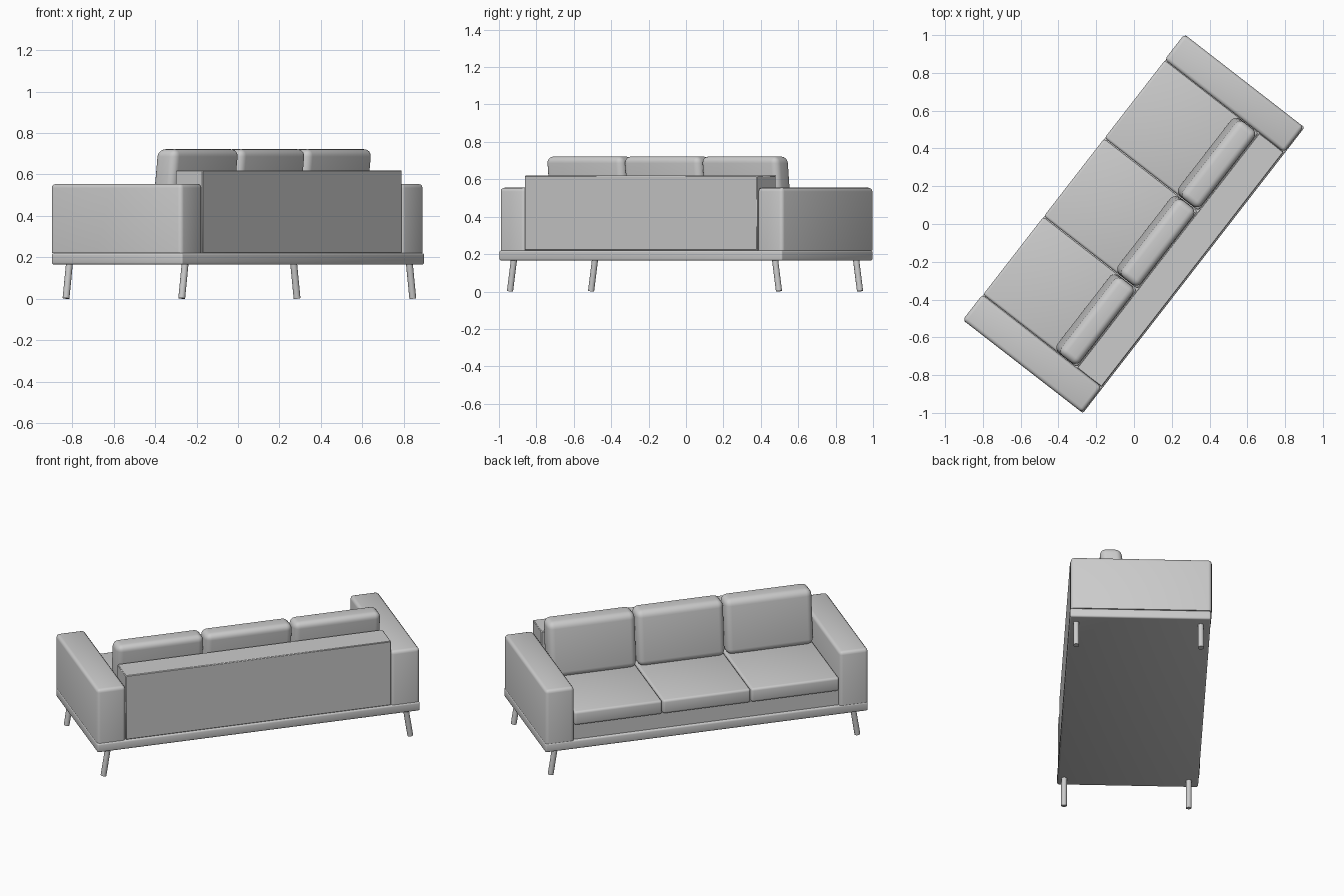
import bpy, bmesh, math
from mathutils import Matrix, Vector

if "Cube" in bpy.data.objects:
    bpy.data.objects.remove(bpy.data.objects["Cube"])

# whole sofa is built along local axes, then turned about z (local +y is the seat side)
TURN = Matrix.Rotation(math.radians(52.2), 4, 'Z')


def finish(name, bm, angle=None):
    bm.transform(TURN)
    bmesh.ops.recalc_face_normals(bm, faces=bm.faces)
    me = bpy.data.meshes.new(name)
    bm.to_mesh(me)
    bm.free()
    ob = bpy.data.objects.new(name, me)
    bpy.context.collection.objects.link(ob)
    if angle:
        bpy.ops.object.select_all(action='DESELECT')
        ob.select_set(True)
        bpy.context.view_layer.objects.active = ob
        bpy.ops.object.shade_smooth_by_angle(angle=math.radians(angle))
    return ob


def box(name, x, y, z, bevel=0, segs=3, keep_bottom=False, lean=0):
    """Box from (min, max) ranges; optional rounded edges and backward lean."""
    bm = bmesh.new()
    bmesh.ops.create_cube(bm, size=1)
    for v in bm.verts:
        v.co = Vector([r[0] if c < 0 else r[1] for c, r in zip(v.co, (x, y, z))])
    if bevel:
        edges = [e for e in bm.edges
                 if not (keep_bottom and all(v.co.z < z[0] + 1e-5 for v in e.verts))]
        bmesh.ops.bevel(bm, geom=edges, offset=bevel, segments=segs,
                        profile=0.5, affect='EDGES')
    for v in bm.verts:
        v.co.y -= lean * (v.co.z - z[0]) / (z[1] - z[0])
    return finish(name, bm, 40 if bevel else None)


# base board, seat plinth and back panel
box("base_board", (-0.957, 0.957), (-0.40, 0.40), (0.165, 0.22), 0.010)
box("seat_plinth", (-0.787, 0.787), (-0.23, 0.385), (0.22, 0.315))
box("back_panel", (-0.787, 0.787), (-0.393, -0.228), (0.22, 0.62), 0.004, 1)

# arms
for side, name in ((-1, "left_arm"), (1, "right_arm")):
    x = sorted((side * 0.787, side * 0.957))
    box(name, x, (-0.395, 0.405), (0.22, 0.555), 0.02, 3, keep_bottom=True)

# three seat cushions and three back cushions
W = 1.574 / 3
for i in range(3):
    x0 = -0.787 + i * W
    box(f"seat_cushion_{i + 1}", (x0 + 0.002, x0 + W - 0.002), (-0.226, 0.402),
        (0.312, 0.397), 0.014, 3)
    box(f"back_cushion_{i + 1}", (x0 + 0.004, x0 + W - 0.004), (-0.19, -0.065),
        (0.392, 0.722), 0.036, 5, lean=0.036)

# splayed round legs
for sx, end in ((-1, "left"), (1, "right")):
    for y, row in ((0.345, "front"), (-0.362, "back")):
        foot = Vector((sx * 0.910, y, 0.002))
        top = Vector((sx * 0.883, y, 0.172))
        d = top - foot
        bm = bmesh.new()
        bmesh.ops.create_cone(bm, cap_ends=True, segments=20, radius1=0.0165,
                              radius2=0.0165, depth=d.length)
        rot = d.to_track_quat('Z', 'Y').to_matrix().to_4x4()
        bm.transform(Matrix.Translation((foot + top) / 2) @ rot)
        finish(f"{row}_{end}_leg", bm, 40)
